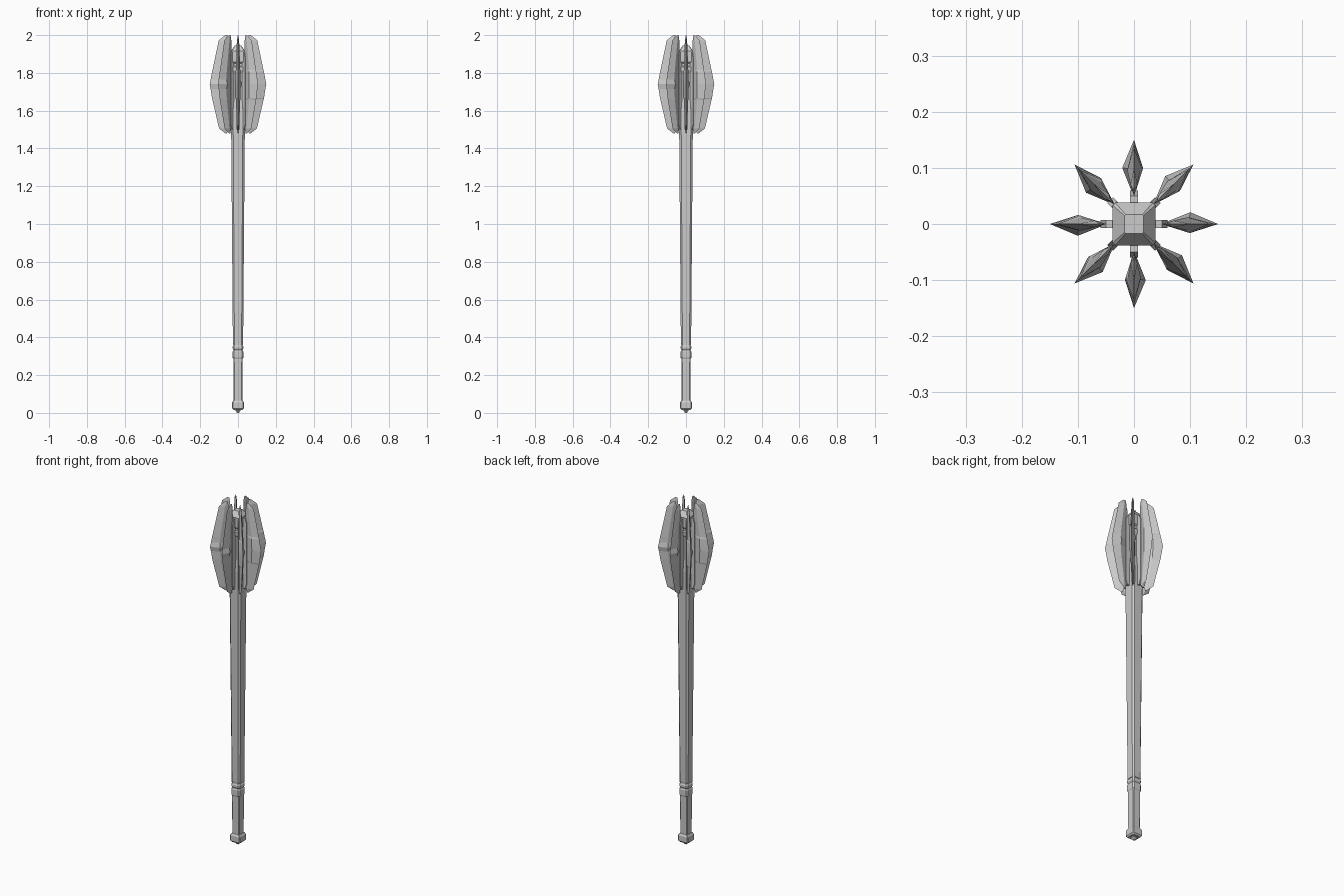
import bpy
import bmesh
from math import radians

cube = bpy.data.objects.get("Cube")
if cube:
    bpy.data.objects.remove(cube, do_unlink=True)

steel = bpy.data.materials.new("grey_steel")
steel.use_nodes = True
grey = (0.6, 0.6, 0.6, 1)
steel.diffuse_color = grey
steel.node_tree.nodes["Principled BSDF"].inputs["Base Color"].default_value = grey


def loft(name, sections):
    """Skin closed rings of equal point count and cap both ends."""
    bm = bmesh.new()
    rings = [[bm.verts.new(p) for p in ring] for ring in sections]
    n = len(rings[0])
    for a, b in zip(rings, rings[1:]):
        for i in range(n):
            j = (i + 1) % n
            bm.faces.new((a[i], a[j], b[j], b[i]))
    bm.faces.new(rings[0][::-1])
    bm.faces.new(rings[-1])
    bmesh.ops.recalc_face_normals(bm, faces=bm.faces)
    mesh = bpy.data.meshes.new(name)
    bm.to_mesh(mesh)
    bm.free()
    mesh.materials.append(steel)
    obj = bpy.data.objects.new(name, mesh)
    bpy.context.collection.objects.link(obj)
    return obj


def square(z, h, c):
    """Square ring of half width h with corners cut by c."""
    k = h - c
    return [(h, -k, z), (h, k, z), (k, h, z), (-k, h, z),
            (-h, k, z), (-h, -k, z), (-k, -h, z), (k, -h, z)]


def post(name, profile, cut):
    return loft(name, [square(z, h, h * cut) for z, h in profile])


# Pommel with a small pointed stud
post("pommel_stud", [(0, .004), (.012, .014), (.025, .014)], .1)
post("pommel", [(.016, .024), (.024, .031), (.056, .031), (.066, .025)], .12)

# Grip and the ringed collar above it
post("grip", [(.06, .023), (.29, .025)], .2)
post("collar", [(.285, .024), (.292, .028), (.325, .028), (.333, .024),
                (.341, .028), (.352, .028), (.36, .024), (.368, .028)], .25)

# Long tapering shaft and core of the head
post("shaft", [(.36, .027), (1.48, .036), (1.6, .037), (1.67, .03), (1.82, .03)], .3)
post("head_cap", [(1.8, .031), (1.812, .037), (1.83, .037), (1.836, .031),
                  (1.85, .031), (1.857, .038), (1.915, .038), (1.945, .017)], .12)


# Flange section: z, inner, ridge and outer radius, thickness of each side
STATIONS = [
    (1.48, .058, .062, .066, .001, .001),
    (1.505, .05, .07, .1, .006, .006),
    (1.66, .048, .095, .136, .012, .011),
    (1.668, .048, .096, .138, .012, .015),
    (1.715, .048, .099, .145, .012, .016),
    (1.74, .048, .1, .15, .021, .016),
    (1.765, .048, .099, .145, .012, .016),
    (1.807, .048, .096, .137, .012, .015),
    (1.815, .048, .095, .135, .012, .011),
    (1.972, .05, .07, .102, .006, .006),
    (2.0, .056, .062, .068, .001, .001),
]
flange_rings = [[(inner, 0, z), (ridge, -right, z), (outer, 0, z), (ridge, left, z)]
                for z, inner, ridge, outer, left, right in STATIONS]


def neck_ring(z, reach):
    return [(.02, -.007, z), (reach, -.007, z), (reach, .007, z), (.02, .007, z)]


# Eight flanges, each joined to the core by a narrow neck
for k in range(8):
    parts = [loft(f"flange_{k + 1}", flange_rings),
             loft(f"flange_neck_{k + 1}", [neck_ring(1.5, .05), neck_ring(1.53, .06),
                                           neck_ring(1.88, .06), neck_ring(1.91, .05)])]
    for part in parts:
        part.rotation_euler.z = radians(45 * k)
